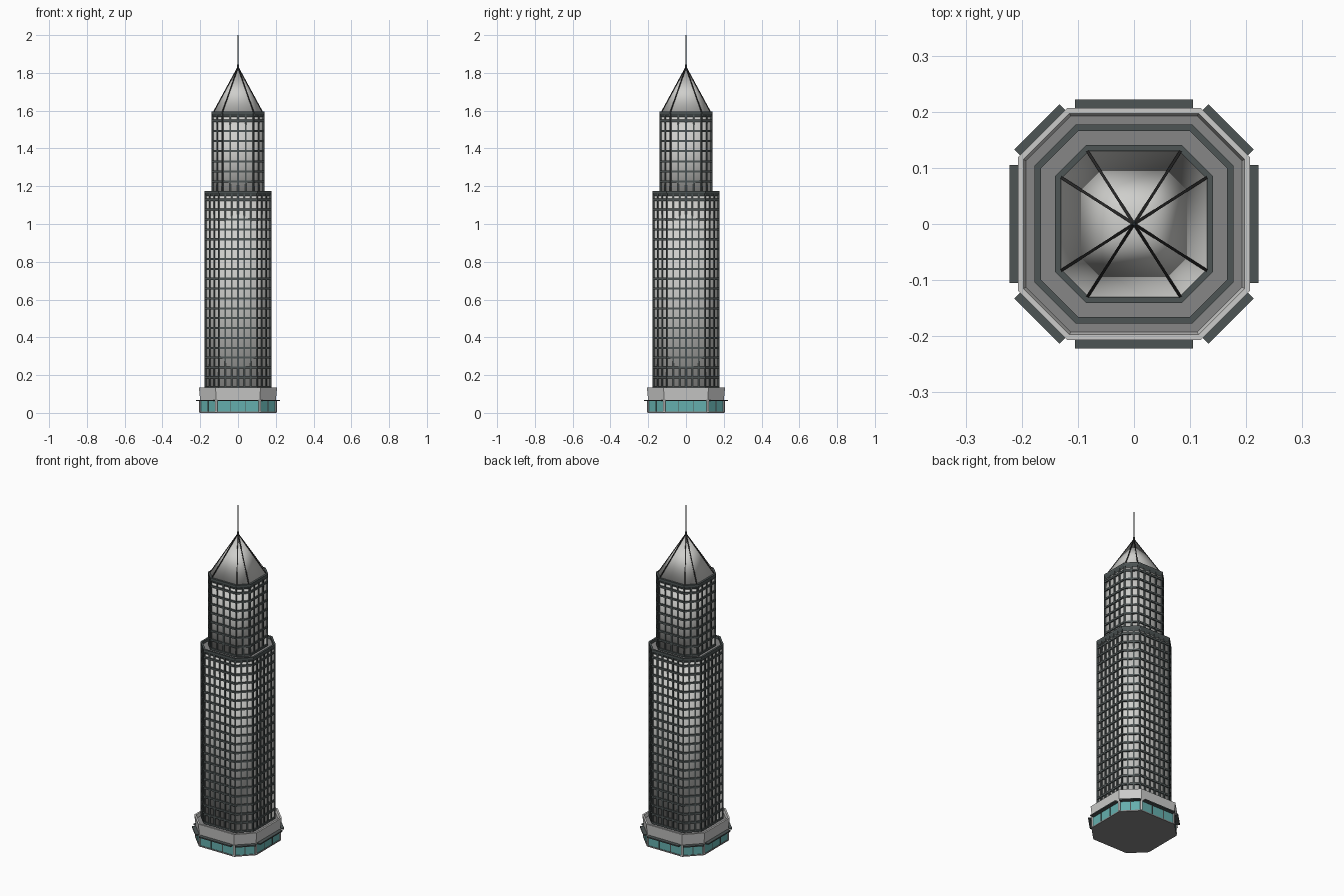
import bpy, bmesh, math
from mathutils import Matrix, Vector

if "Cube" in bpy.data.objects:
    bpy.data.objects.remove(bpy.data.objects["Cube"])


def material(name, r, g, b):
    m = bpy.data.materials.new(name)
    m.use_nodes = True
    m.diffuse_color = (r, g, b, 1)
    bsdf = m.node_tree.nodes["Principled BSDF"]
    bsdf.inputs["Base Color"].default_value = (r, g, b, 1)
    bsdf.inputs["Roughness"].default_value = 0.6
    return m


PANEL = material("light grey panel", 0.62, 0.62, 0.60)
STONE = material("pale stone", 0.6, 0.6, 0.59)
ROOF = material("roof grey", 0.24, 0.24, 0.24)
FRAME = material("dark frame", 0.075, 0.09, 0.09)
RIB = material("black rib", 0.02, 0.02, 0.02)
GLASS = material("teal glass", 0.13, 0.43, 0.42)


def finish(name, bm, mat, smooth=False):
    bmesh.ops.recalc_face_normals(bm, faces=bm.faces)
    for f in bm.faces:
        f.smooth = smooth
    mesh = bpy.data.meshes.new(name)
    bm.to_mesh(mesh)
    bm.free()
    mesh.materials.append(mat)
    ob = bpy.data.objects.new(name, mesh)
    bpy.context.collection.objects.link(ob)
    return ob


def octagon(a, b):
    """Square of half-width a with cut corners; b is half of each long side."""
    pts = [(a, -b), (a, b), (b, a), (-b, a), (-a, b), (-a, -b), (-b, -a), (b, -a)]
    return [Vector((x, y, 0)) for x, y in pts]


def loft(bm, sections, hollow=False):
    """Join octagons (z, a, b); hollow closes the profile into a ring."""
    rings = [[bm.verts.new((p.x, p.y, z)) for p in octagon(a, b)] for z, a, b in sections]
    pairs = list(zip(rings, rings[1:]))
    if hollow:
        pairs.append((rings[-1], rings[0]))
    else:
        bm.faces.new(rings[0])
        bm.faces.new(rings[-1])
    for r, s in pairs:
        for i in range(8):
            j = (i + 1) % 8
            bm.faces.new((r[i], r[j], s[j], s[i]))


def box(bm, centre, size, angle=0):
    m = Matrix.Translation(centre) @ Matrix.Rotation(angle, 4, "Z") @ Matrix.Diagonal((*size, 1))
    bmesh.ops.create_cube(bm, size=1, matrix=m)


def sides(a, b):
    """Start, end and outward angle of each of the eight walls."""
    pts = octagon(a, b)
    return [(pts[i], pts[(i + 1) % 8], i * math.pi / 4) for i in range(8)]


def inset_b(a, b, d):
    """Long-side half length after moving every wall inward by d."""
    return b - d * (math.sqrt(2) - 1)


def posts(bm, a, b, z0, z1, counts, width, depth, corners=True):
    for i, (p, q, ang) in enumerate(sides(a, b)):
        n = counts[i % 2]
        for k in range(0 if corners else 1, n):
            c = p.lerp(q, k / n)
            turn = ang - math.pi / 8 if k == 0 else ang
            box(bm, (c.x, c.y, (z0 + z1) / 2), (depth, width, z1 - z0), turn)


# Tower tiers: smooth panel body, raised window grid, parapet and recessed roof
def tier(name, a, b, z0, z1, floors, counts):
    wall, wall_b = a - 0.007, inset_b(a, b, 0.007)
    top = z1 - 0.018
    bm = bmesh.new()
    loft(bm, [(z0, wall, wall_b), (top, wall, wall_b)])
    finish(name + "_panels", bm, PANEL, smooth=True)

    bm = bmesh.new()
    inner, inner_b = a - 0.011, inset_b(a, b, 0.011)
    step = (z1 - z0) / floors
    for k in range(floors):
        z = z0 + k * step
        loft(bm, [(z, a, b), (z + 0.011, a, b),
                  (z + 0.011, inner, inner_b), (z, inner, inner_b)], hollow=True)
    posts(bm, a - 0.005, inset_b(a, b, 0.005), z0, z1 - 0.004, counts, 0.008, 0.008)
    finish(name + "_window_grid", bm, FRAME)

    bm = bmesh.new()
    loft(bm, [(z1 - 0.012, a, b), (z1, a, b), (z1, inner, inner_b),
              (top - 0.01, inner, inner_b), (top - 0.01, wall, wall_b)], hollow=True)
    finish(name + "_parapet", bm, FRAME)

    bm = bmesh.new()
    loft(bm, [(top - 0.004, inner, inner_b), (top + 0.002, inner, inner_b)])
    finish(name + "_roof", bm, ROOF)


tier("lower_tower", 0.177, 0.104, 0.13, 1.175, 20, (6, 3))
tier("upper_tower", 0.141, 0.085, 1.165, 1.595, 8, (4, 2))

# Pyramid spire with ribs on its edges
SPIRE_A, SPIRE_B, SPIRE_Z, TIP_Z = 0.133, 0.085, 1.585, 1.83
bm = bmesh.new()
base = [bm.verts.new((p.x, p.y, SPIRE_Z)) for p in octagon(SPIRE_A, SPIRE_B)]
apex = bm.verts.new((0, 0, TIP_Z))
bm.faces.new(base)
for i in range(8):
    bm.faces.new((base[i], base[(i + 1) % 8], apex))
finish("spire", bm, PANEL, smooth=True)

bm = bmesh.new()
for p in octagon(SPIRE_A, SPIRE_B):
    start, end = Vector((p.x, p.y, SPIRE_Z)), Vector((0, 0, TIP_Z))
    d = end - start
    m = Matrix.Translation((start + end) / 2) @ d.to_track_quat("Z", "Y").to_matrix().to_4x4()
    bmesh.ops.create_cube(bm, size=1, matrix=m @ Matrix.Diagonal((0.005, 0.005, d.length, 1)))
finish("spire_ribs", bm, RIB)

# Antenna
bm = bmesh.new()
for z0, z1, r0, r1 in ((1.815, 1.86, 0.006, 0.003), (1.86, 2.0, 0.0025, 0.002)):
    bmesh.ops.create_cone(bm, cap_ends=True, segments=8, radius1=r0, radius2=r1,
                          depth=z1 - z0, matrix=Matrix.Translation((0, 0, (z0 + z1) / 2)))
finish("antenna", bm, FRAME)

# Base: glazed ground floor, flared stone band, recessed terrace
bm = bmesh.new()
loft(bm, [(0.004, 0.2, 0.115), (0.07, 0.2, 0.115)])
finish("shop_windows", bm, GLASS)

bm = bmesh.new()
loft(bm, [(0, 0.203, 0.117), (0.007, 0.203, 0.117)])
finish("ground_slab", bm, ROOF)

bm = bmesh.new()
posts(bm, 0.2, 0.115, 0.005, 0.068, (3, 2), 0.005, 0.005, corners=False)
finish("shop_mullions", bm, FRAME)

bm = bmesh.new()
posts(bm, 0.199, 0.115, 0.005, 0.068, (1, 1), 0.012, 0.009)
finish("shop_corner_posts", bm, STONE)

bm = bmesh.new()
loft(bm, [(0.066, 0.2, 0.115), (0.135, 0.207, 0.119),
          (0.135, 0.197, 0.115), (0.066, 0.18, 0.106)], hollow=True)
finish("stone_band", bm, STONE)

bm = bmesh.new()
loft(bm, [(0.108, 0.196, 0.114), (0.116, 0.196, 0.114)])
finish("terrace", bm, ROOF)

# Awnings over every wall of the ground floor
bm = bmesh.new()
for i, (p, q, ang) in enumerate(sides(0.2, 0.115)):
    out = Vector((math.cos(ang), math.sin(ang), 0))
    c = (p + q) / 2 + out * 0.008
    length = 0.21 if i % 2 == 0 else 0.114
    box(bm, (c.x, c.y, 0.066), (0.028, length, 0.007), ang)
finish("awnings", bm, FRAME)
